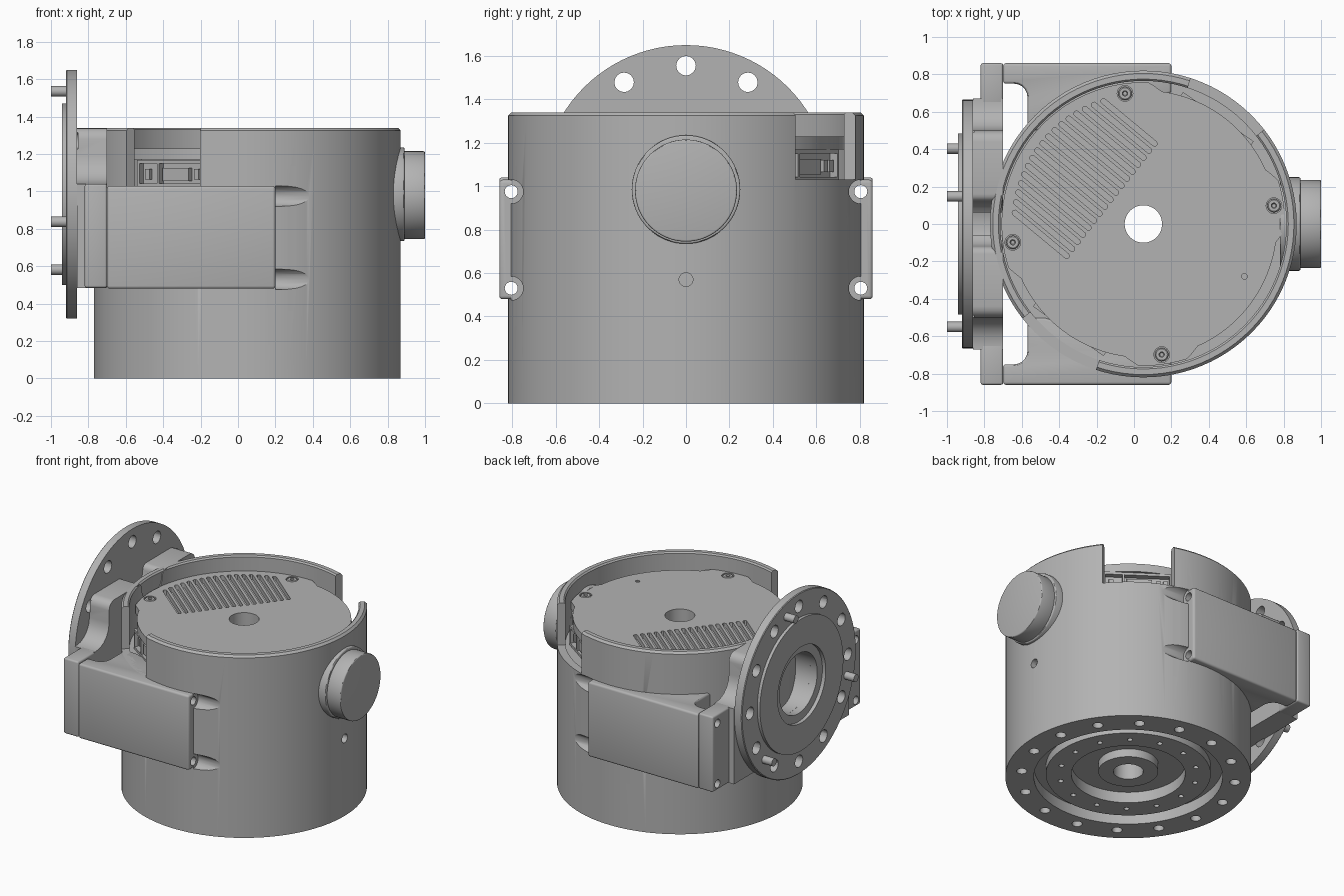
import bpy, bmesh
from math import sin, cos, pi, radians, sqrt
from mathutils import Vector

if "Cube" in bpy.data.objects:
    bpy.data.objects.remove(bpy.data.objects["Cube"])

CX = 0.05       # body axis
HZ = 0.985      # height of the flange and knob axis

grey = bpy.data.materials.new("machined grey")
grey.use_nodes = True
COLOUR = (0.45, 0.45, 0.45, 1)
grey.diffuse_color = COLOUR
grey.node_tree.nodes["Principled BSDF"].inputs["Base Color"].default_value = COLOUR
parts = []


def finish(name, bm, keep=True):
    bmesh.ops.recalc_face_normals(bm, faces=bm.faces)
    me = bpy.data.meshes.new(name)
    bm.to_mesh(me)
    bm.free()
    me.materials.append(grey)
    ob = bpy.data.objects.new(name, me)
    bpy.context.collection.objects.link(ob)
    if keep:
        parts.append(ob)
    else:
        ob.hide_render = True
    return ob


def place(a, b, h, axis):
    return (a, b, h) if axis == "z" else (h, a, b)


def prism(name, outlines, lo, hi, axis="z", keep=True):
    """Extrude one or more outlines along an axis."""
    bm = bmesh.new()
    for pts in outlines:
        low = [bm.verts.new(place(a, b, lo, axis)) for a, b in pts]
        top = [bm.verts.new(place(a, b, hi, axis)) for a, b in pts]
        bm.faces.new(low)
        bm.faces.new(top)
        for i in range(len(pts)):
            j = (i + 1) % len(pts)
            bm.faces.new((low[i], low[j], top[j], top[i]))
    return finish(name, bm, keep)


def lathe(name, profile, centre, axis="z", n=96):
    """Revolve a closed (radius, height) profile."""
    bm = bmesh.new()
    rings = []
    for i in range(n):
        c, s = cos(2 * pi * i / n), sin(2 * pi * i / n)
        rings.append([bm.verts.new(place(centre[0] + r * c, centre[1] + r * s, h, axis))
                      for r, h in profile])
    for i in range(n):
        p, q = rings[i], rings[(i + 1) % n]
        for k in range(len(profile)):
            m = (k + 1) % len(profile)
            bm.faces.new((p[k], p[m], q[m], q[k]))
    return finish(name, bm)


def arc(cx, cy, r, a0=0, a1=360, n=24):
    full = a1 - a0 == 360
    steps = n if full else n - 1
    return [(cx + r * cos(radians(a0 + (a1 - a0) * i / steps)),
             cy + r * sin(radians(a0 + (a1 - a0) * i / steps))) for i in range(n)]


def ring_of(count, radius, r, cx, cy, start=0):
    spots = [radians(start + 360 * i / count) for i in range(count)]
    return [arc(cx + radius * cos(a), cy + radius * sin(a), r, n=16) for a in spots]


def apply(ob, mod):
    bpy.context.view_layer.objects.active = ob
    bpy.ops.object.modifier_apply(modifier=mod.name)


def cut(targets, outlines, lo, hi, axis="z"):
    tool = prism("cutter", outlines, lo, hi, axis, keep=False)
    for ob in targets:
        mod = ob.modifiers.new("cut", "BOOLEAN")
        mod.operation, mod.solver, mod.object = "DIFFERENCE", "EXACT", tool
        apply(ob, mod)
    bpy.data.objects.remove(tool)


def bevel(ob, width):
    mod = ob.modifiers.new("bevel", "BEVEL")
    mod.width, mod.segments, mod.limit_method = width, 3, "ANGLE"
    mod.angle_limit = radians(50)
    apply(ob, mod)


# Main housing: open rim on top, stepped recesses underneath
body = lathe("housing", [
    (0.82, 0), (0.82, 1.325), (0.805, 1.34), (0.775, 1.34), (0.765, 1.33), (0.765, 1.02),
    (0.1, 1.02), (0.1, 0.04), (0.2, 0.04), (0.2, 0.1), (0.38, 0.1), (0.38, 0.02),
    (0.55, 0.02), (0.55, 0.08), (0.63, 0.08), (0.63, 0)], (CX, 0))
for start in (38, 218):     # connector windows in the rim
    cut([body], [arc(CX, 0, 0.7, start, start + 34, 8)
                 + arc(CX, 0, 1, start + 34, start, 8)], 1.03, 1.5)
cut([body], ring_of(16, 0.715, 0.035, CX, 0, 11), -0.1, 0.07)
cut([body], ring_of(14, 0.46, 0.018, CX, 0), -0.1, 0.06)
cut([body], [arc(0, 0.57, 0.032)], 0.83, 1, "x")

# Bracket arms, wrapped around the housing
arms = []
for side, name in ((-1, "front_arm"), (1, "back_arm")):
    outline = [(-0.7, 0.86), (0.2, 0.86), (0.2, 0.7), (-0.48, 0.5), (-0.57, 0.5),
               (-0.57, 0.64)] + arc(-0.64, 0.68, 0.07, 0, 90, 6) + [(-0.7, 0.75)]
    arm = prism(name, [[(x, side * y) for x, y in outline]], 0.48, 1.03)
    bevel(arm, 0.015)
    end = prism(name + "_plate", [[(side * y, z) for y, z in
                (((0.64, 0.485), (0.86, 0.485), (0.86, 1.04), (0.64, 1.04)))]],
                -0.82, -0.7, "x")
    bevel(end, 0.012)
    arms += [arm, end]
corners = [(s * 0.805, z) for s in (-1, 1) for z in (0.53, 0.975)]
cut([body], [arc(y, z, 0.055) for y, z in corners], 0.2, 0.6, "x")
cut(arms + [body], [arc(y, z, 0.03) for y, z in corners], -0.9, 0.3, "x")

# Bridge behind the flange: two raised shoulders with a valley between
half = ([(0.67, 0.485), (0.67, 1.04)] + arc(0.65, 1.19, 0.15, 270, 180, 6)
        + [(0.5, 1.28)] + arc(0.44, 1.28, 0.06, 0, 90, 5)
        + [(0.16, 1.34)] + arc(0.16, 1.3, 0.04, 90, 180, 5)[1:]
        + arc(0, 1.3, 0.12, 0, -90, 7)[1:])
bridge = prism("bridge", [half + [(-y, z) for y, z in half[-2::-1]]], -0.86, -0.7, "x")
cut([bridge], [arc(0, HZ, 0.22, n=48)], -1, -0.6, "x")

# Mounting flange
flange = lathe("flange", [
    (0.665, -0.86), (0.665, -0.915), (0.66, -0.92), (0.485, -0.92), (0.485, -0.942),
    (0.28, -0.942), (0.28, -0.915), (0.22, -0.915), (0.22, -0.86)], (0, HZ), "x")
cut([flange, bridge], ring_of(12, 0.57, 0.045, 0, HZ), -1, -0.855, "x")
pins = [(0.57 * cos(radians(a)), HZ + 0.57 * sin(radians(a))) for a in (75, 195, 315)]
prism("flange_pins", [arc(y, z, 0.028) for y, z in pins], -1, -0.88, "x")

# Round knob on the opposite side
bevel(prism("knob_collar", [arc(0, HZ, 0.25, n=64)], 0.78, 0.89, "x"), 0.008)
bevel(prism("knob", [arc(0, HZ - 0.005, 0.235, n=64)], 0.88, 1, "x"), 0.008)

# Cover plate with lobes at the screws
SCREWS = (8, 98, 188, 278)
outline = []
for deg in range(0, 360, 2):
    gap = min(abs((deg - s + 180) % 360 - 180) for s in SCREWS)
    lobe = max(0, min(1, (16 - gap) / 6))
    r = 0.758 if 98 < deg < 188 else 0.715 + 0.043 * lobe
    outline.append((CX + r * cos(radians(deg)), r * sin(radians(deg))))
cover = prism("cover", [outline], 1.17, 1.23)
core = prism("core", [arc(CX, 0, 0.66, n=96)], 1.0, 1.175)
cut([cover, core], [arc(CX, 0, 0.1, n=48)], 0.9, 1.4)
cut([cover], ring_of(4, 0.705, 0.042, CX, 0, 8), 1.205, 1.4)
cut([cover], [arc(0.59, -0.28, 0.015, n=12)], 1.19, 1.4)
for a in SCREWS:
    x, y = CX + 0.705 * cos(radians(a)), 0.705 * sin(radians(a))
    lathe("cover_screw", [(0.036, 1.2), (0.036, 1.225), (0.03, 1.23), (0.014, 1.23),
                          (0.014, 1.21), (0.006, 1.2)], (x, y), n=24)

# Cooling grooves, running out to the cover's edge
u = Vector((-0.77, 0.638)).normalized()
grooves = []
for k in range(17):
    p = Vector((-0.36, -0.17)) + Vector((0.47, 0.6)) * k / 16
    d = p - Vector((CX, 0))
    reach = -d.dot(u) + sqrt(d.dot(u) ** 2 - d.length_squared + 0.69 ** 2)
    q = p + u * reach
    grooves.append(arc(p.x, p.y, 0.014, -130, 50, 7) + arc(q.x, q.y, 0.014, 50, 230, 7))
cut([cover], grooves, 1.195, 1.4)


def block(name, ang, r0, r1, t0, t1, z0, z1):
    """Box set radially (r) and tangentially (t) about the body axis."""
    c, s = cos(radians(ang)), sin(radians(ang))
    spots = ((r0, t0), (r1, t0), (r1, t1), (r0, t1))
    prism(name, [[(CX + r * c - t * s, r * s + t * c) for r, t in spots]], z0, z1)


# Connector sockets behind each window
for ang in (55, 235):
    block("socket_back", ang, 0.55, 0.66, -0.23, 0.23, 1.02, 1.175)
    for z in (1.025, 1.15):
        block("socket_rail", ang, 0.62, 0.7, -0.23, 0.23, z, z + 0.018)
    for t in (-0.23, -0.1, 0.215):
        block("socket_wall", ang, 0.62, 0.7, t, t + 0.015, 1.025, 1.168)
    block("socket_insert", ang, 0.62, 0.69, -0.07, 0.1, 1.055, 1.125)
    for t in (-0.19, 0.13, 0.175):
        block("socket_pin_block", ang, 0.62, 0.685, t, t + 0.03, 1.065, 1.12)

# Smooth shading with sharp edges kept
bpy.ops.object.select_all(action="DESELECT")
for ob in parts:
    ob.select_set(True)
bpy.context.view_layer.objects.active = body
bpy.ops.object.shade_smooth_by_angle(angle=radians(30))
